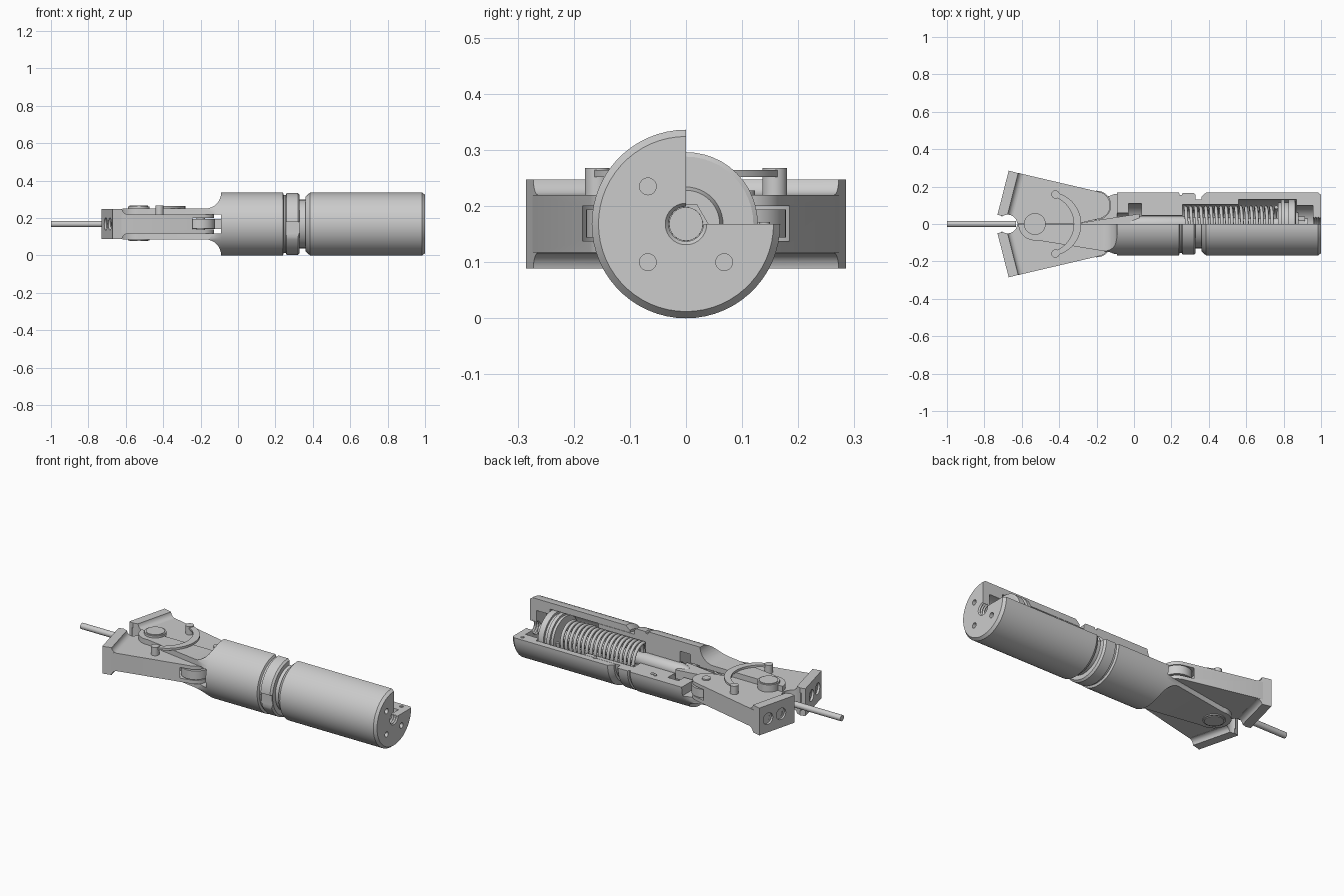
import bpy, bmesh, math
from math import sin, cos, pi, radians

if "Cube" in bpy.data.objects:
    bpy.data.objects.remove(bpy.data.objects["Cube"])

ZC = 0.168          # height of the long axis
PIVOT = (-0.53, 0)  # jaw pivot
EAR = (-0.2, 0.1)   # roller centre


def finish(name, bm):
    bmesh.ops.recalc_face_normals(bm, faces=bm.faces)
    me = bpy.data.meshes.new(name)
    bm.to_mesh(me)
    bm.free()
    ob = bpy.data.objects.new(name, me)
    bpy.context.scene.collection.objects.link(ob)
    return ob


def extrude(name, pts, c0, c1, f=lambda a, b, c: (a, b, c)):
    """Prism from a 2D outline, placed in space by f."""
    bm = bmesh.new()
    lo = [bm.verts.new(f(a, b, c0)) for a, b in pts]
    hi = [bm.verts.new(f(a, b, c1)) for a, b in pts]
    bm.faces.new(lo)
    bm.faces.new(hi)
    n = len(pts)
    for i in range(n):
        j = (i + 1) % n
        bm.faces.new((lo[i], lo[j], hi[j], hi[i]))
    return finish(name, bm)


def revolve(name, prof, a0=0, a1=360, steps=48):
    """Closed (x, radius) outline turned about the long axis."""
    bm = bmesh.new()
    full = a1 - a0 == 360
    rings = []
    for k in range(steps if full else steps + 1):
        a = radians(a0 + (a1 - a0) * k / steps)
        rings.append([bm.verts.new((x, r * cos(a), ZC + r * sin(a))) for x, r in prof])
    n = len(prof)
    for k in range(steps):
        p, q = rings[k], rings[(k + 1) % len(rings)]
        for i in range(n):
            j = (i + 1) % n
            bm.faces.new((p[i], p[j], q[j], q[i]))
    if not full:
        bm.faces.new(rings[0])
        bm.faces.new(rings[-1])
    bmesh.ops.remove_doubles(bm, verts=bm.verts, dist=1e-5)
    return finish(name, bm)


def arc(cx, cy, r, d0, d1, n=16):
    return [(cx + r * cos(radians(d0 + (d1 - d0) * i / n)),
             cy + r * sin(radians(d0 + (d1 - d0) * i / n))) for i in range(n + 1)]


def disc(name, c, r, z0, z1, n=32):
    return extrude(name, arc(*c, r, 0, 360, n)[:-1], z0, z1)


def cut(ob, tool, op='DIFFERENCE'):
    m = ob.modifiers.new('cut', 'BOOLEAN')
    m.operation, m.solver, m.object = op, 'EXACT', tool
    bpy.context.view_layer.objects.active = ob
    bpy.ops.object.modifier_apply(modifier=m.name)
    bpy.data.objects.remove(tool, do_unlink=True)


def mirror_y(ob):
    m = ob.modifiers.new('mirror', 'MIRROR')
    m.use_axis = (False, True, False)
    m.use_mirror_merge = False


def along_x(y, z):
    return lambda a, b, c: (c, y + a, z + b)


def circle(r, n=24):
    return arc(0, 0, r, 0, 360, n)[:-1]


# Front housing with its neck, one quarter cut away
front = revolve('front_housing', [
    (-0.09, 0.168), (0.24, 0.168), (0.245, 0.155), (0.255, 0.155), (0.26, 0.165),
    (0.32, 0.165), (0.33, 0.155), (0.33, 0.13), (0.56, 0.13), (0.56, 0.105),
    (0.26, 0.105), (0.26, 0.045), (0.04, 0.045), (0.04, 0.11), (-0.03, 0.11),
    (-0.03, 0.06), (-0.09, 0.06)], 90, 360, 45)
cut(front, extrude('flat_cutter', [(0.257, -0.2), (0.328, -0.2), (0.328, -0.15), (0.257, -0.15)],
                   0.05, 0.18))

# Rear housing, one quarter cut away, with mounting holes and threaded port
port = [(1.0 - 0.007 * i, 0.037 - 0.006 * (i % 2)) for i in range(7)]
rear = revolve('rear_housing', [
    (0.36, 0.145), (0.385, 0.168), (0.985, 0.168), (1.0, 0.156)] + port +
    [(0.958, 0.1), (0.87, 0.1), (0.87, 0.1315), (0.36, 0.1315)], 90, 360, 45)
for y, z in ((-0.068, 0.067), (-0.068, -0.068), (0.068, -0.068)):
    cut(rear, extrude('hole_cutter', circle(0.015), 0.967, 1.1, along_x(y, ZC + z)))

# Piston with seal groove, rod and end nut
revolve('piston', [
    (0.77, 0.03), (0.77, 0.115), (0.785, 0.115), (0.785, 0.128), (0.805, 0.128), (0.805, 0.115),
    (0.825, 0.115), (0.825, 0.128), (0.86, 0.128), (0.865, 0.12), (0.865, 0.066),
    (0.88, 0.06), (0.88, 0.03)])
revolve('piston_rod', [(-0.02, 0), (-0.02, 0.028), (0.03, 0.042), (0.26, 0.042), (0.28, 0.036),
                       (0.93, 0.03), (0.93, 0)])
extrude('rod_nut', circle(0.04, 6), 0.88, 0.915, along_x(0, ZC))
extrude('cam_wedge', [(-0.28, -0.006), (-0.28, 0.006), (-0.2, 0.02), (0.03, 0.055),
                      (0.03, -0.055), (-0.2, -0.02)], 0.142, 0.194)

# Return spring
turns, per = 18, 24
cu = bpy.data.curves.new('return_spring', 'CURVE')
cu.dimensions = '3D'
cu.bevel_depth, cu.bevel_resolution, cu.use_fill_caps = 0.0095, 2, True
sp = cu.splines.new('POLY')
sp.points.add(turns * per)
for i, p in enumerate(sp.points):
    a = 2 * pi * i / per
    p.co = (0.275 + 0.485 * i / (turns * per), 0.09 * cos(a), ZC + 0.09 * sin(a), 1)
    p.radius = 1
bpy.context.scene.collection.objects.link(bpy.data.objects.new('return_spring', cu))

# Small seals showing on the cut face
for i, (x, y) in enumerate(((0.11, 0.125), (0.13, 0.12), (0.49, 0.13), (0.95, 0.14))):
    disc(f'cut_face_seal_{i}', (x, y), 0.01, ZC - 0.01, ZC + 0.004, 16)

# Fork plates: side profile limited by a tapered outline and the housing cylinder
side = ([(-0.63, 0.22), (-0.63, 0.25), (-0.176, 0.25)] +
        arc(-0.176, 0.336, 0.086, -90, 0, 8)[1:] + [(-0.085, 0.336), (-0.085, 0.22)])
half = [(-0.08, 0.17), (-0.13, 0.15)] + arc(*PIVOT, 0.088, 82, 180, 12)
for name, flip, ymax in (('upper_fork', 1, 0), ('lower_fork', -1, 0.17)):
    f = extrude(name, side, -0.17, ymax, lambda a, b, c: (a, c, b if flip > 0 else 2 * ZC - b))
    outline = half + [(x, -y) for x, y in reversed(half[:-1])]
    cut(f, extrude('fork_outline', outline, -0.1, 0.5), 'INTERSECT')
    cut(f, extrude('fork_round', circle(0.168, 60), -0.7, 0, along_x(0, ZC)), 'INTERSECT')

# Jaw levers with roller slot and a notch around the workpiece
jaw = extrude('jaw_lever', [(-0.62, 0.273), (-0.66, 0.275), (-0.715, 0.05), (-0.69, 0.02),
                            (-0.62, 0.002), (-0.3, 0.002)] +
              arc(*EAR, 0.073, -75, 75, 16), 0.117, 0.22)
cut(jaw, disc('slot_cutter', EAR, 0.095, 0.138, 0.2))
cut(jaw, disc('notch_cutter', (-0.675, 0), 0.05, 0, 0.4))
mirror_y(jaw)

# Claw blocks: thick ends filleted into the levers
U, V = (0.969, -0.247), (-0.247, -0.969)


def claw_frame(a, b, c):
    return (-0.67 + a * U[0] + c * V[0], 0.285 + a * U[1] + c * V[1], b)


top = [(0, 0.247), (0.052, 0.247)] + arc(0.082, 0.25, 0.03, 180, 270, 6)[1:]
claw = extrude('jaw_claw', top + [(a, 2 * ZC - b) for a, b in reversed(top)], 0, 0.243, claw_frame)
cut(claw, disc('notch_cutter', (-0.675, 0), 0.05, 0, 0.4))
for v in (0.06, 0.15):
    for r, depth in ((0.033, 0.012), (0.02, 0.045)):
        cut(claw, extrude('bolt_cutter', circle(r), -0.05, depth,
                          lambda a, b, c: claw_frame(c, ZC + b, v + a)))
mirror_y(claw)

# Rollers, their pins, and the clip pegs
mirror_y(disc('roller', EAR, 0.078, 0.144, 0.194, 40))
mirror_y(disc('roller_pin', EAR, 0.023, 0.11, 0.228))
mirror_y(disc('clip_peg', (-0.42, 0.158), 0.022, 0.2, 0.268))

# Main pivot pin with chamfered heads
disc('pivot_pin', PIVOT, 0.058, 0.08, 0.262, 40)
disc('pivot_pin_cap', PIVOT, 0.05, 0.076, 0.266, 40)

# Crescent clip spring over the pivot
extrude('clip_spring', arc(-0.454, 0, 0.172, -76, 76, 32) + arc(-0.474, 0, 0.152, 70, -70, 32),
        0.252, 0.264)

# Clamped round bar
extrude('workpiece_bar', circle(0.017), -1.0, -0.63, along_x(0, ZC))

# Smooth round surfaces, keep hard edges
bpy.ops.object.select_all(action='DESELECT')
for ob in bpy.context.scene.objects:
    if ob.type == 'MESH':
        ob.select_set(True)
        bpy.context.view_layer.objects.active = ob
bpy.ops.object.shade_smooth_by_angle(angle=radians(30))
